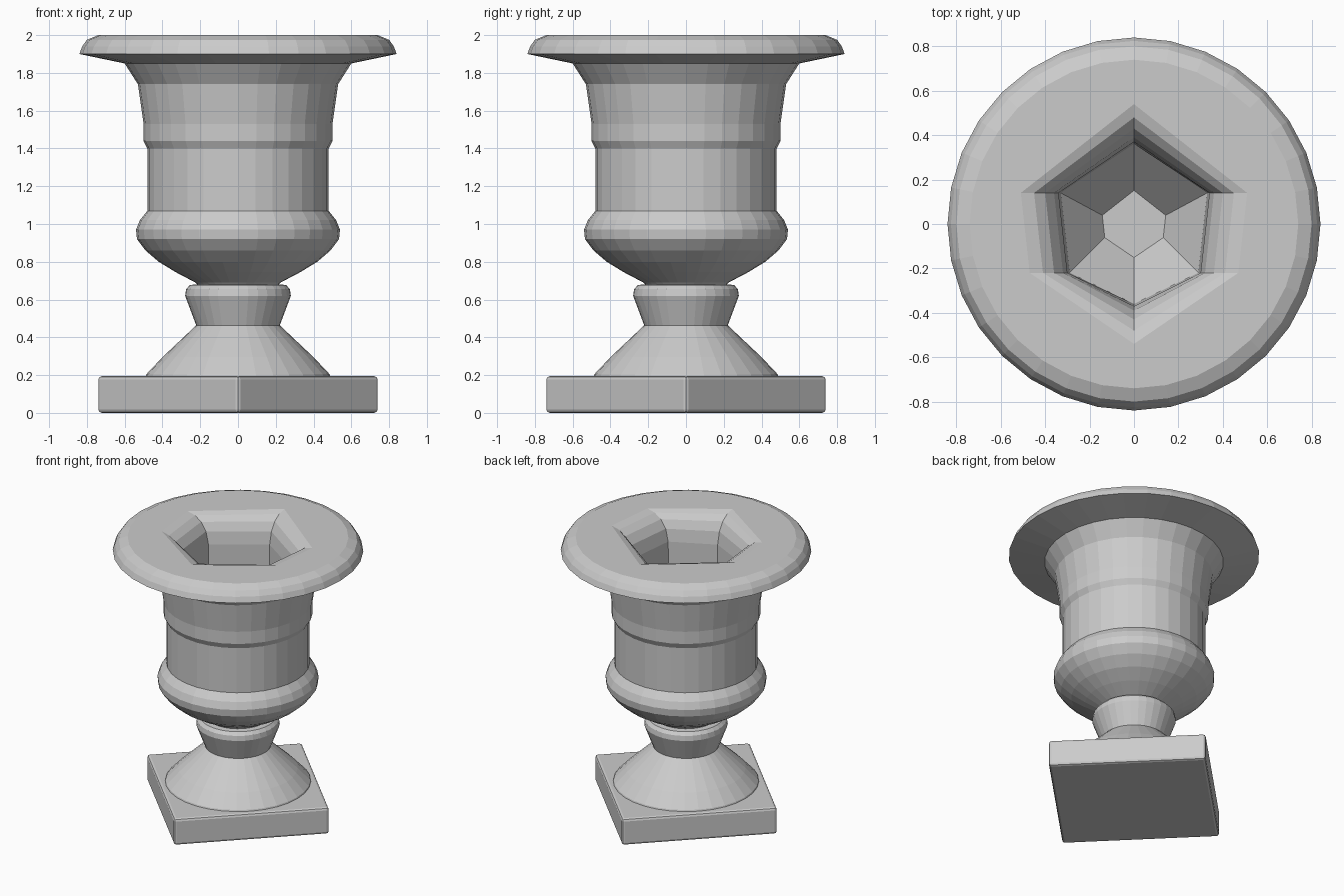
import bpy
import bmesh
from math import cos, sin, tau, radians

cube = bpy.data.objects.get("Cube")
if cube:
    bpy.data.objects.remove(cube, do_unlink=True)

SIDES = 32

stone = bpy.data.materials.new("grey_stone")
stone.use_nodes = True
grey = (0.6, 0.6, 0.6, 1)
stone.diffuse_color = grey
stone.node_tree.nodes["Principled BSDF"].inputs["Base Color"].default_value = grey


def finish(bm, name):
    bmesh.ops.recalc_face_normals(bm, faces=bm.faces[:])
    mesh = bpy.data.meshes.new(name)
    bm.to_mesh(mesh)
    bm.free()
    mesh.materials.append(stone)
    obj = bpy.data.objects.new(name, mesh)
    bpy.context.collection.objects.link(obj)
    return obj


def circle(radius, z):
    return [(radius * cos(tau * i / SIDES), radius * sin(tau * i / SIDES), z)
            for i in range(SIDES)]


def skin(bm, loops):
    """Join equal rings of points with quads; return the rings of vertices."""
    rings = [[bm.verts.new(p) for p in loop] for loop in loops]
    for low, high in zip(rings, rings[1:]):
        n = len(low)
        for i in range(n):
            j = (i + 1) % n
            bm.faces.new((low[i], low[j], high[j], high[i]))
    return rings


def turned(name, profile):
    bm = bmesh.new()
    rings = skin(bm, [circle(r, z) for r, z in profile])
    bm.faces.new(rings[0])
    bm.faces.new(rings[-1])
    return finish(bm, name)


# Square plinth, turned corner to the front
bm = bmesh.new()
bmesh.ops.create_cube(bm, size=1)
bmesh.ops.scale(bm, vec=(1.055, 1.055, 0.195), verts=bm.verts[:])
bmesh.ops.translate(bm, vec=(0, 0, 0.0975), verts=bm.verts[:])
plinth = finish(bm, "plinth")
plinth.rotation_euler.z = radians(45)
bevel = plinth.modifiers.new("soft_edges", "BEVEL")
bevel.width = 0.018
bevel.segments = 2

# Flared foot and stem collar
turned("foot", [(0.49, 0.19), (0.485, 0.205), (0.40, 0.295), (0.22, 0.465)])
turned("stem", [(0.22, 0.46), (0.28, 0.62), (0.275, 0.655), (0.255, 0.677), (0.2, 0.682)])

# Urn body: turned outside, six-sided hollow, flat rim between them
outside = [(0.21, 0.675), (0.225, 0.69), (0.33, 0.745), (0.42, 0.80), (0.49, 0.86),
           (0.535, 0.92), (0.54, 0.97), (0.52, 1.02), (0.48, 1.07), (0.48, 1.40),
           (0.50, 1.44), (0.50, 1.53), (0.53, 1.74), (0.60, 1.85), (0.84, 1.90),
           (0.825, 1.94), (0.80, 1.975), (0.74, 2.0)]
mouth = [(0, 0.54), (-0.51, 0.14), (-0.47, -0.22), (0, -0.54), (0.47, -0.22), (0.51, 0.14)]


def inset(amount, z):
    """Side corners move in along x, front and back corners along y."""
    points = []
    for x, y in mouth:
        if x:
            x -= amount if x > 0 else -amount
        else:
            y -= amount if y > 0 else -amount
        points.append((x, y, z))
    return points


hollow = [inset(a, z) for a, z in [(0, 2.0), (0.06, 1.985), (0.11, 1.95),
                                   (0.15, 1.89), (0.17, 1.80), (0.18, 1.08)]]
hollow.append([(x * 0.28, y * 0.28, 0.84) for x, y in mouth])

bm = bmesh.new()
outer = skin(bm, [circle(r, z) for r, z in outside])
inner = skin(bm, hollow)
bm.faces.new(outer[0])
bm.faces.new(inner[-1])
rim_edges = [bm.edges.get((ring[i - 1], ring[i]))
             for ring in (outer[-1], inner[0]) for i in range(len(ring))]
bmesh.ops.triangle_fill(bm, use_beauty=True, edges=rim_edges, normal=(0, 0, 1))
finish(bm, "urn_body")
